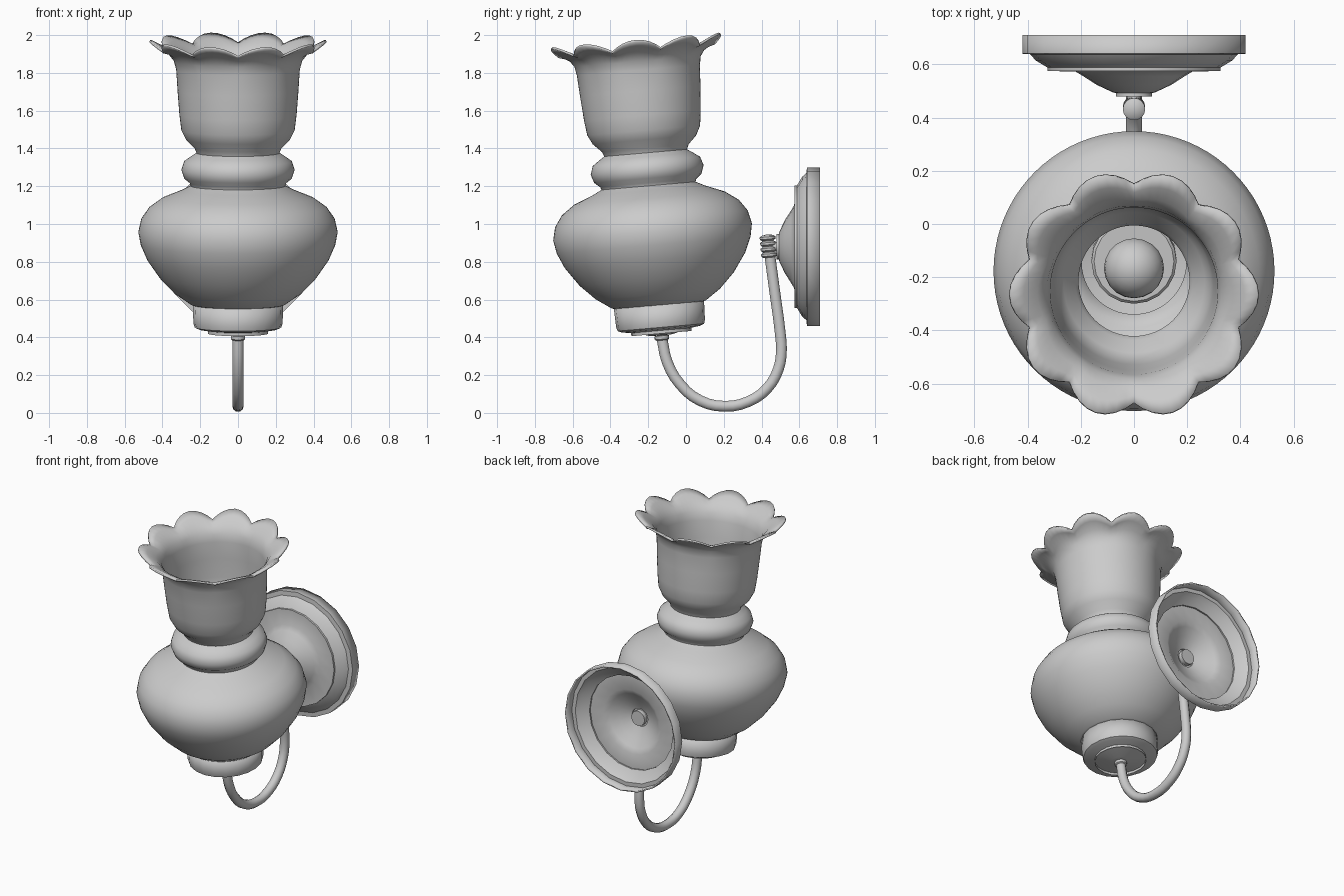
import bpy, bmesh, math
from mathutils import Matrix

if "Cube" in bpy.data.objects:
    bpy.data.objects.remove(bpy.data.objects["Cube"])

TILT = Matrix.Translation((0, -0.13, 0.42)) @ Matrix.Rotation(math.radians(5), 4, 'X')
PLATE = Matrix.Translation((0, 0.71, 0.88)) @ Matrix.Rotation(math.radians(90), 4, 'X')


def finish(ob, angle=40):
    bpy.ops.object.select_all(action='DESELECT')
    bpy.context.view_layer.objects.active = ob
    ob.select_set(True)
    bpy.ops.object.shade_smooth_by_angle(angle=math.radians(angle))


def lathe(name, profile, matrix, segs=20, thick=0, wave=None, angle=40):
    """Revolve (radius, height) points, listed bottom to top, around local z."""
    bm = bmesh.new()
    rings = []
    for i, (r, z) in enumerate(profile):
        ring = []
        for k in range(segs):
            a = 2 * math.pi * k / segs
            dr, dz = wave(i, a) if wave else (0, 0)
            ring.append(bm.verts.new(((r + dr) * math.cos(a), (r + dr) * math.sin(a), z + dz)))
        rings.append(ring)
    for lo, hi in zip(rings, rings[1:]):
        for k in range(segs):
            n = (k + 1) % segs
            bm.faces.new((lo[k], lo[n], hi[n], hi[k]))
    bmesh.ops.remove_doubles(bm, verts=bm.verts, dist=1e-5)
    me = bpy.data.meshes.new(name)
    bm.to_mesh(me)
    bm.free()
    ob = bpy.data.objects.new(name, me)
    bpy.context.collection.objects.link(ob)
    ob.matrix_world = matrix
    finish(ob, angle)
    if thick:
        m = ob.modifiers.new("thickness", 'SOLIDIFY')
        m.thickness = thick
        m.offset = -1
    return ob


# Glass shade with a ten-petal ruffled rim (heights measured from the holder base)
shade = [(0.20, 0.14), (0.25, 0.155), (0.33, 0.21), (0.41, 0.29), (0.48, 0.39), (0.515, 0.47),
         (0.528, 0.54), (0.512, 0.61), (0.47, 0.67), (0.40, 0.72), (0.30, 0.76), (0.25, 0.785),
         (0.255, 0.80), (0.285, 0.825), (0.30, 0.87), (0.285, 0.915), (0.25, 0.94),
         (0.22, 0.96), (0.23, 0.985), (0.275, 1.03), (0.30, 1.08), (0.31, 1.16), (0.32, 1.29),
         (0.327, 1.40), (0.335, 1.445), (0.355, 1.475), (0.385, 1.492), (0.415, 1.50)]
WEIGHT = {24: 0.08, 25: 0.3, 26: 0.65, 27: 1.0}


def petals(i, a):
    w = WEIGHT.get(i, 0)
    s = abs(math.cos(5 * a))
    return w * 0.055 * s, w * 0.05 * s


lathe("glass_shade", shade, TILT, 80, 0.012, petals, 60)

# Cup that holds the shade
lathe("shade_holder", [(0, -0.01), (0.06, -0.008), (0.13, 0.012), (0.21, 0.024), (0.23, 0.033),
                       (0.236, 0.055), (0.24, 0.16)], TILT, 20, 0.012)
lathe("arm_collar", [(0, -0.036), (0.03, -0.036), (0.038, -0.03), (0.038, -0.012), (0, -0.005)],
      TILT, 16)

# Lamp socket and bulb inside the shade
lathe("socket", [(0.16, 0.0), (0.16, 0.12), (0.15, 0.13), (0.07, 0.13), (0.06, 0.24), (0, 0.24)],
      TILT, 20)
bulb = [(0.05, 0.24), (0.055, 0.30)]
bulb += [(0.113 * math.cos(math.radians(d)), 0.42 + 0.113 * math.sin(math.radians(d)))
         for d in range(-45, 91, 15)]
lathe("bulb", bulb, TILT, 20)

# Hollow wall plate, facing forward
lathe("wall_plate", [(0.42, 0), (0.42, 0.07), (0.39, 0.072), (0.37, 0.095), (0.325, 0.122),
                     (0.325, 0.135), (0.22, 0.137), (0.19, 0.155), (0.14, 0.187), (0.08, 0.215),
                     (0.068, 0.218), (0.068, 0.23), (0, 0.23)], PLATE, 20, 0.01)
lathe("plate_screw", [(0, 0.19), (0.05, 0.19), (0.05, 0.217), (0, 0.217)], PLATE, 16)
lathe("plate_stem", [(0.025, 0.22), (0.025, 0.275), (0, 0.275)],
      PLATE, 16)

# Ribbed ferrule on the upper end of the arm
ribs = [(0, -0.06)]
for k in range(4):
    z = -0.06 + 0.03 * k
    ribs += [(0.031, z), (0.042, z + 0.008), (0.042, z + 0.02), (0.031, z + 0.028)]
ribs += [(0, 0.064)]
lathe("ribbed_ferrule", ribs,
      Matrix.Translation((0, 0.436, 0.882)) @ Matrix.Rotation(math.radians(5), 4, 'X'), 16)

# Curved arm tube
path = [(-0.128, 0.40), (-0.10, 0.27), (-0.03, 0.15), (0.075, 0.065), (0.205, 0.035),
        (0.33, 0.06), (0.43, 0.13), (0.49, 0.235), (0.505, 0.33), (0.498, 0.43),
        (0.47, 0.64), (0.443, 0.84)]
cu = bpy.data.curves.new("curved_arm", 'CURVE')
cu.dimensions = '3D'
cu.bevel_depth = 0.03
cu.bevel_resolution = 3
cu.resolution_u = 3
cu.use_fill_caps = True
sp = cu.splines.new('BEZIER')
sp.bezier_points.add(len(path) - 1)
for p, (y, z) in zip(sp.bezier_points, path):
    p.co = (0, y, z)
    p.handle_left_type = p.handle_right_type = 'AUTO'
arm = bpy.data.objects.new("curved_arm", cu)
bpy.context.collection.objects.link(arm)
